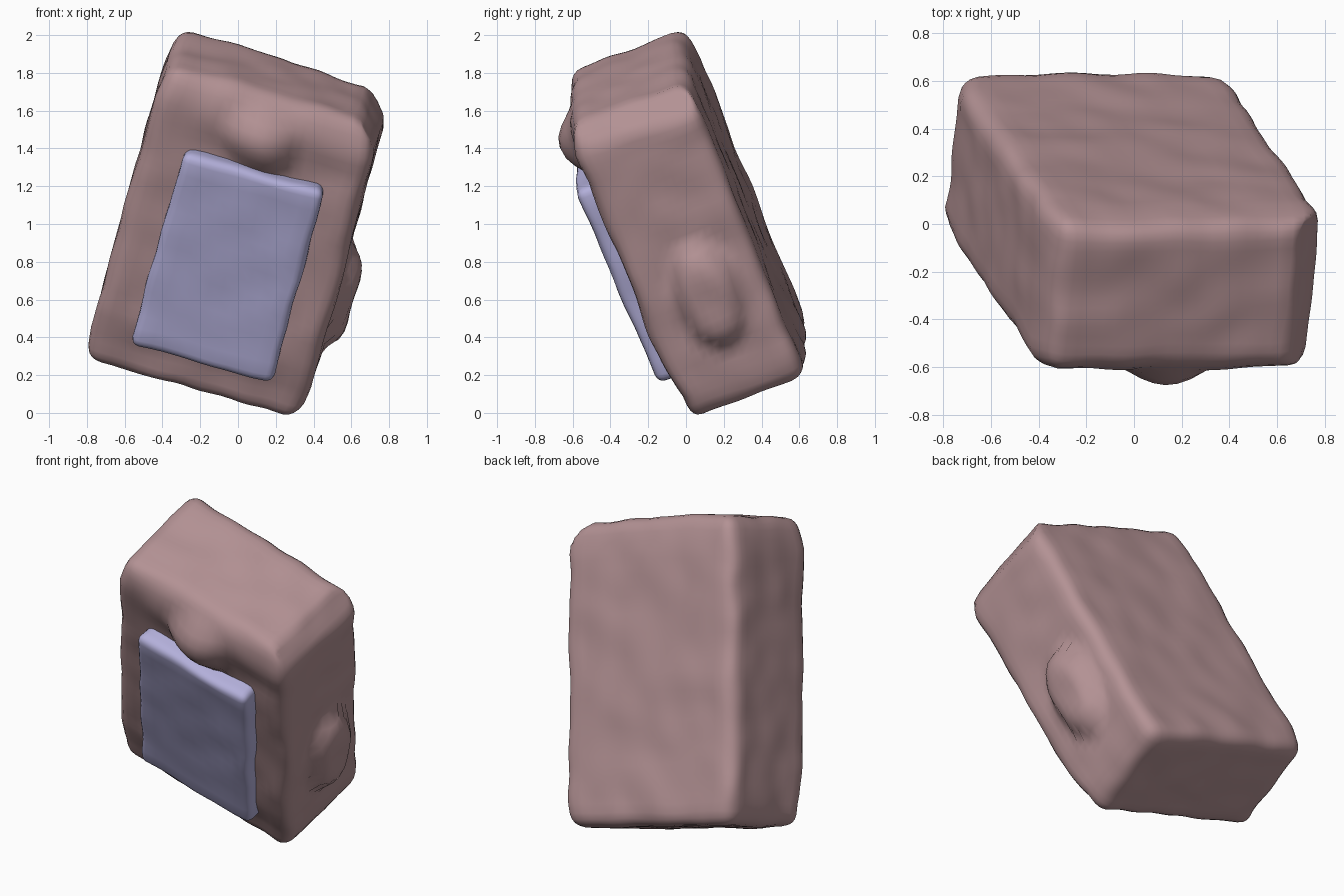
import bpy, bmesh, math
from mathutils import Vector, Matrix, noise

if "Cube" in bpy.data.objects:
    bpy.data.objects.remove(bpy.data.objects["Cube"])

# Local axes of the leaning block: width, depth (towards back), height
W = Vector((0.964, 0.0, -0.264)).normalized()
H = Vector((0.26, -0.358, 0.896)).normalized()
D = H.cross(W).normalized()
H = W.cross(D).normalized()
FRAME = Matrix((W, D, H)).transposed().to_4x4()
FRAME.translation = Vector((0, 0, 1))


def material(name, colour):
    m = bpy.data.materials.new(name)
    m.diffuse_color = (*colour, 1)
    m.use_nodes = True
    m.node_tree.nodes["Principled BSDF"].inputs["Base Color"].default_value = m.diffuse_color
    return m


def dome(a, b, power=2):
    """Smooth bump height, 1 in the middle and 0 outside the unit circle."""
    r = min(1.0, math.hypot(a, b))
    return (1 - r ** power) ** 1.2


def ramp(x, lo, hi):
    return max(0.0, min(1.0, (x - lo) / (hi - lo)))


def rounded_block(name, centre, half, radius, cells, wobble, mat, shape):
    """Gridded box with rounded edges, hand-carved waviness and extra bumps."""
    bm = bmesh.new()
    c, h = Vector(centre), Vector(half)
    verts = {}

    def vert(p):
        key = tuple(round(x, 5) for x in p)
        if key not in verts:
            q = Vector(p)
            inner = Vector([max(-h[i] + radius, min(h[i] - radius, q[i])) for i in range(3)])
            off = q - inner
            if off.length > 1e-6:
                q = inner + off.normalized() * min(radius, off.length)
            q += c
            wave = noise.noise_vector(q * 5.0 + Vector((3, 7, 1))) * wobble
            verts[key] = bm.verts.new(FRAME @ (shape(q) + wave))
        return verts[key]

    def line(axis):
        # Evenly spaced cells, with an extra row on each rounded edge
        n, e = cells[axis], h[axis]
        mid = [-e + radius + (2 * e - 2 * radius) * k / n for k in range(n + 1)]
        return [-e, -e + radius * .5] + mid + [e - radius * .5, e]

    for axis in range(3):
        a, b = (axis + 1) % 3, (axis + 2) % 3
        la, lb = line(a), line(b)
        for side in (-1, 1):
            for i in range(len(la) - 1):
                for j in range(len(lb) - 1):
                    quad = []
                    for s, t in ((i, j), (i + 1, j), (i + 1, j + 1), (i, j + 1)):
                        p = [0, 0, 0]
                        p[axis], p[a], p[b] = side * h[axis], la[s], lb[t]
                        quad.append(vert(p))
                    bm.faces.new(quad if side > 0 else quad[::-1])
    me = bpy.data.meshes.new(name)
    bm.to_mesh(me)
    bm.free()
    me.materials.append(mat)
    me.shade_smooth()
    ob = bpy.data.objects.new(name, me)
    bpy.context.collection.objects.link(ob)
    return ob


def body_shape(q):
    u, v, w = q
    # Sides draw in towards both ends
    end = ramp(abs(w), 0.70, 0.865)
    q.x *= 1 - 0.05 * end
    if v < 0:
        q.y *= 1 - (0.07 * end if w > 0 else 0.14 * ramp(-w, 0.55, 0.75))
    elif w > 0:
        q.y *= 1 - 0.06 * end
    # Top falls away a little to the right, with a worn edge
    q.z -= 0.05 * ramp(u, 0, 0.6) * ramp(w, 0.5, 0.865) * ramp(v, -0.6, 0.3)
    cut = q.x + q.z - (1.34 - 0.05 * ramp(v, -0.3, 0.3))
    if cut > 0 and u > 0:
        q.x -= cut * 0.5
        q.z -= cut * 0.5
    # Brow and rounded nose at the top of the front
    if v < -0.2:
        q.y -= 0.02 * dome(u / 0.9, (w - 0.68) / 0.18)
        q.y -= 0.11 * dome(u / 0.22, (w - 0.62) / 0.20)
    # Oval knob low on the right side
    if u > 0.45:
        q.x += 0.095 * dome((v - 0.03) / 0.18, (w + 0.25) / 0.31, 6)
    # Slight swell along the lower back edge
    if v > 0.2:
        q.y += 0.02 * dome((u + 0.05) / 0.6, (w + 0.82) / 0.35)
    return q


def panel_shape(q):
    # Panel stands out more towards its top
    q.y -= 0.03 * ramp(q.z, -0.5, 0.45)
    return q


brown = material("dusty brown", (0.45, 0.285, 0.295))
blue = material("pale violet blue", (0.45, 0.43, 0.70))

# Main block
rounded_block("body", (0, 0, 0), (0.603, 0.347, 0.875), 0.08, (20, 12, 30), 0.014, brown, body_shape)
# Raised panel on the front
rounded_block("front_panel", (0.008, -0.345, -0.10), (0.388, 0.075, 0.57), 0.045, (10, 3, 15), 0.012, blue, panel_shape)
